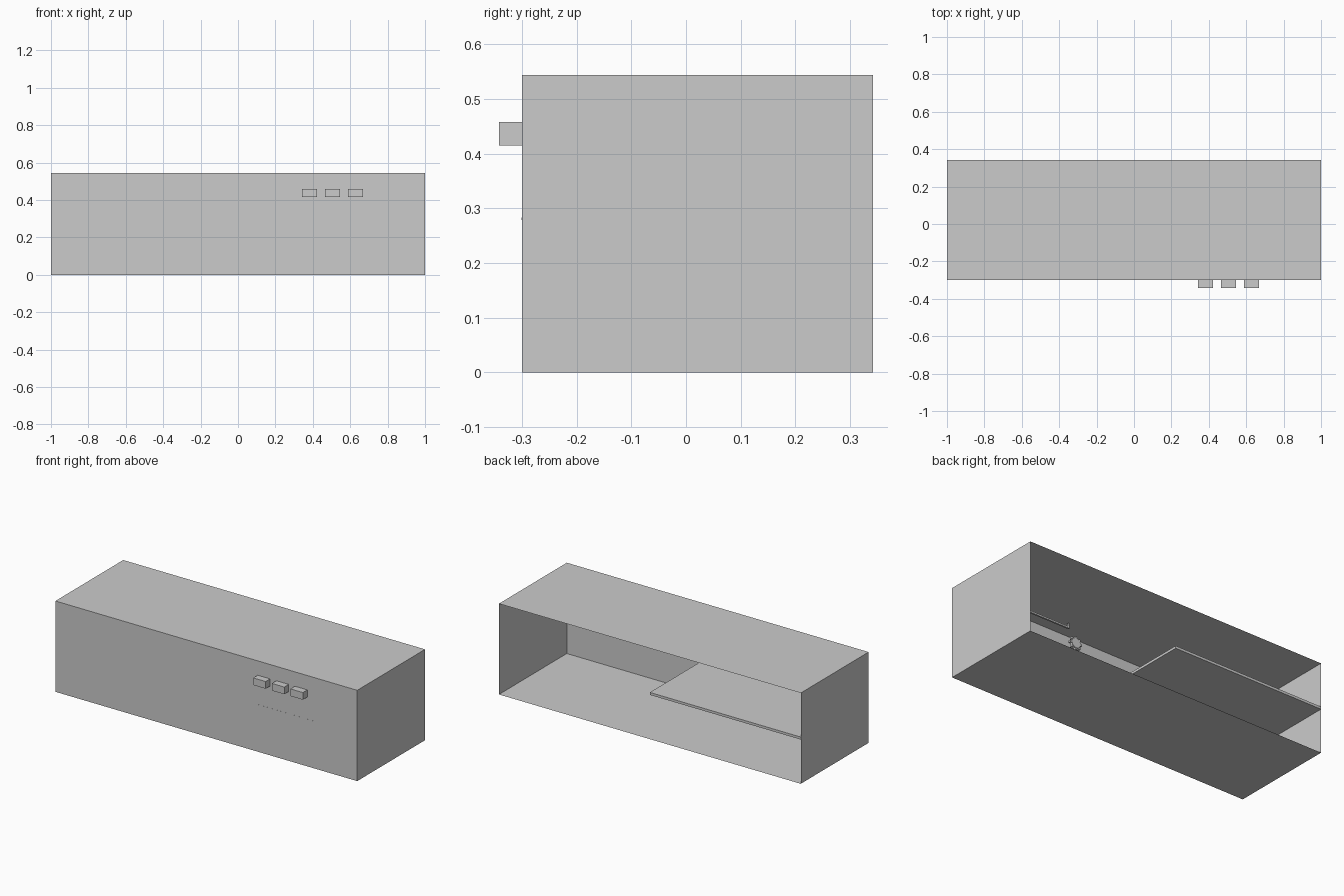
import bpy, bmesh, math
from mathutils import Matrix, Vector

if "Cube" in bpy.data.objects:
    bpy.data.objects.remove(bpy.data.objects["Cube"])


def make(name, bm):
    me = bpy.data.meshes.new(name)
    bm.to_mesh(me)
    bm.free()
    ob = bpy.data.objects.new(name, me)
    bpy.context.collection.objects.link(ob)
    return ob


def box(name, lo, hi, open_back=False):
    lo, hi = Vector(lo), Vector(hi)
    bm = bmesh.new()
    bmesh.ops.create_cube(bm, size=1)
    for v in bm.verts:
        v.co = Vector([(lo[i] + hi[i]) / 2 + v.co[i] * (hi[i] - lo[i]) for i in range(3)])
    if open_back:
        bm.normal_update()
        back = [f for f in bm.faces if f.normal.y > 0.9]
        bmesh.ops.delete(bm, geom=back, context='FACES_ONLY')
    return make(name, bm)


def cylinder(name, center, r, depth, sides):
    bm = bmesh.new()
    m = Matrix.Translation(center) @ Matrix.Rotation(math.pi / 2, 4, 'X')
    bmesh.ops.create_cone(bm, cap_ends=True, segments=sides, radius1=r, radius2=r,
                          depth=depth, matrix=m)
    return make(name, bm)


FRONT, BACK, TOP = -0.30, 0.342, 0.544

# Thin-walled casing, open at the back
box("casing", (-1, FRONT, 0), (1, BACK, TOP), open_back=True)

# Half-width shelf at mid height
box("shelf", (-1, FRONT, 0.265), (0, BACK, 0.28))

# Three front buttons
for i in range(3):
    x = 0.382 + i * 0.123
    box(f"button_{i + 1}", (x - 0.041, -0.342, 0.415), (x + 0.041, FRONT, 0.458))

# Thin slot strip on the front
box("slot_strip", (0.31, FRONT - 0.0005, 0.279), (0.71, FRONT + 0.01, 0.283))

# Small inner rail with an upturned end
box("inner_rail", (0.31, -0.18, 0.50), (0.71, -0.17, 0.51))
box("rail_end", (0.30, -0.18, 0.50), (0.31, -0.17, 0.53))

# Small toothed wheel on the inside of the front
wheel = Vector((0.22, -0.22, 0.46))
cylinder("inner_wheel", wheel, 0.03, 0.02, 16)
for i in range(8):
    a = i * math.tau / 8
    c = wheel + Vector((math.cos(a), 0, math.sin(a))) * 0.034
    h = Vector((0.006, 0.008, 0.006))
    box(f"wheel_tooth_{i + 1}", c - h, c + h)
